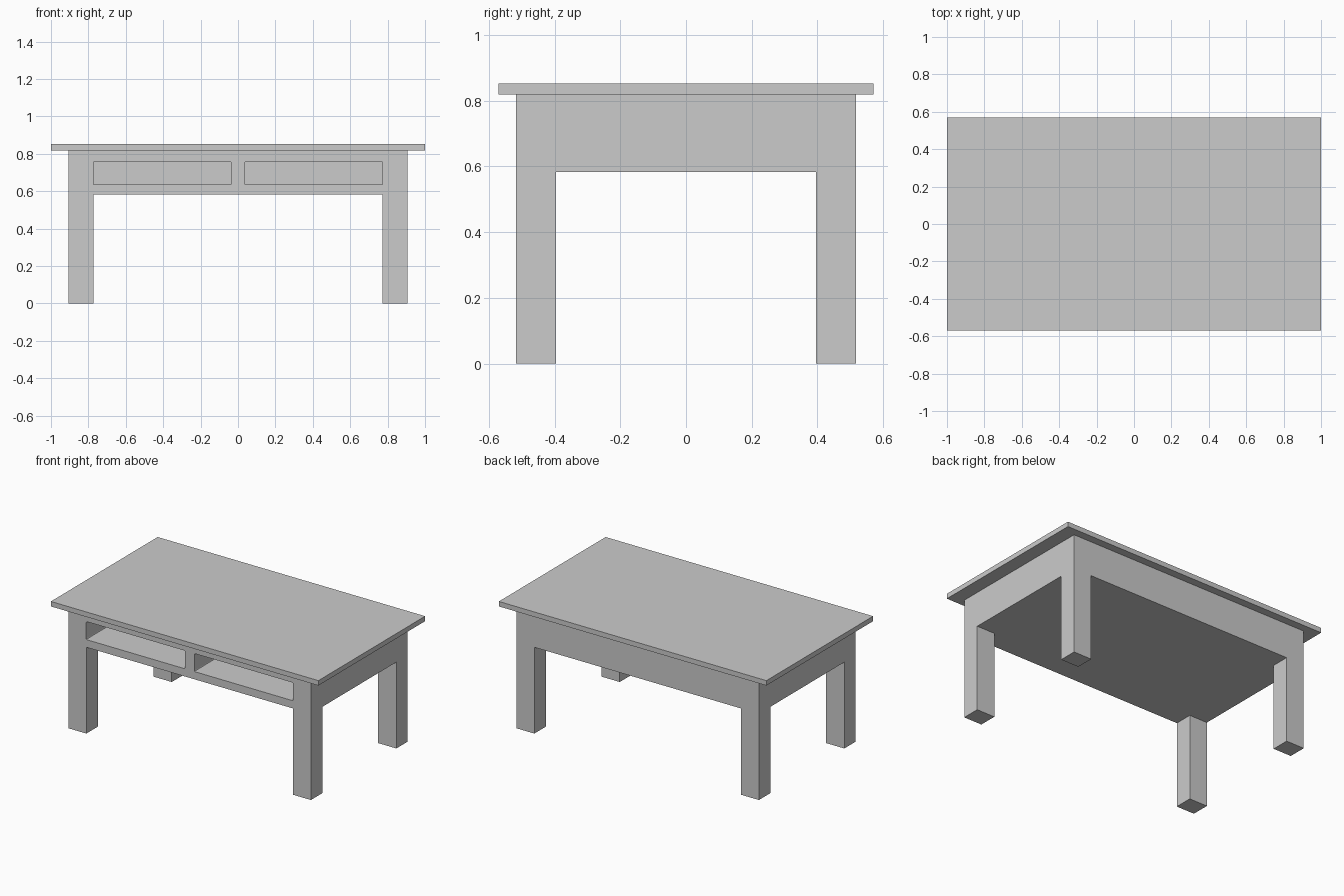
import bpy, bmesh

if "Cube" in bpy.data.objects:
    bpy.data.objects.remove(bpy.data.objects["Cube"])


def box(name, x, y, z, round_y=0.0):
    """Axis-aligned box from (min, max) ranges; round_y bevels edges running along y."""
    bm = bmesh.new()
    bmesh.ops.create_cube(bm, size=1)
    for v in bm.verts:
        for i, (lo, hi) in enumerate((x, y, z)):
            v.co[i] = lo if v.co[i] < 0 else hi
    if round_y:
        edges = [e for e in bm.edges
                 if abs(e.verts[0].co.y - e.verts[1].co.y) > 1e-6]
        bmesh.ops.bevel(bm, geom=edges, offset=round_y, segments=2,
                        profile=0.5, affect='EDGES')
    mesh = bpy.data.meshes.new(name)
    bm.to_mesh(mesh)
    bm.free()
    obj = bpy.data.objects.new(name, mesh)
    bpy.context.collection.objects.link(obj)
    return obj


def cut(target, cutter):
    """Subtract cutter from target, apply, and remove the cutter."""
    cutter.hide_render = True
    mod = target.modifiers.new("cut", 'BOOLEAN')
    mod.operation, mod.solver, mod.object = 'DIFFERENCE', 'EXACT', cutter
    bpy.context.view_layer.objects.active = target
    bpy.ops.object.modifier_apply(modifier=mod.name)
    bpy.data.objects.remove(cutter)


TOP_Z, BODY_Z, APRON_Z = 0.852, 0.8185, 0.583
BODY_X, BODY_Y = 0.907, 0.517
LEG_X, LEG_Y = 0.772, 0.395      # inner faces of the legs

# Tabletop slab
box("tabletop", (-1, 1), (-0.57, 0.57), (BODY_Z, TOP_Z))

# Frame with its four legs left standing after two crossing cuts
frame = box("frame_and_legs", (-BODY_X, BODY_X), (-BODY_Y, BODY_Y), (0, BODY_Z))
cut(frame, box("leg_gap_front", (-LEG_X, LEG_X), (-1, 1), (-0.1, APRON_Z)))
cut(frame, box("leg_gap_side", (-1.2, 1.2), (-LEG_Y, LEG_Y), (-0.1, APRON_Z)))

# Two open compartments in the front
for x in ((-0.773, -0.035), (0.035, 0.773)):
    cut(frame, box("compartment_cutter", x, (-0.7, 0.46), (0.635, 0.757), 0.006))
